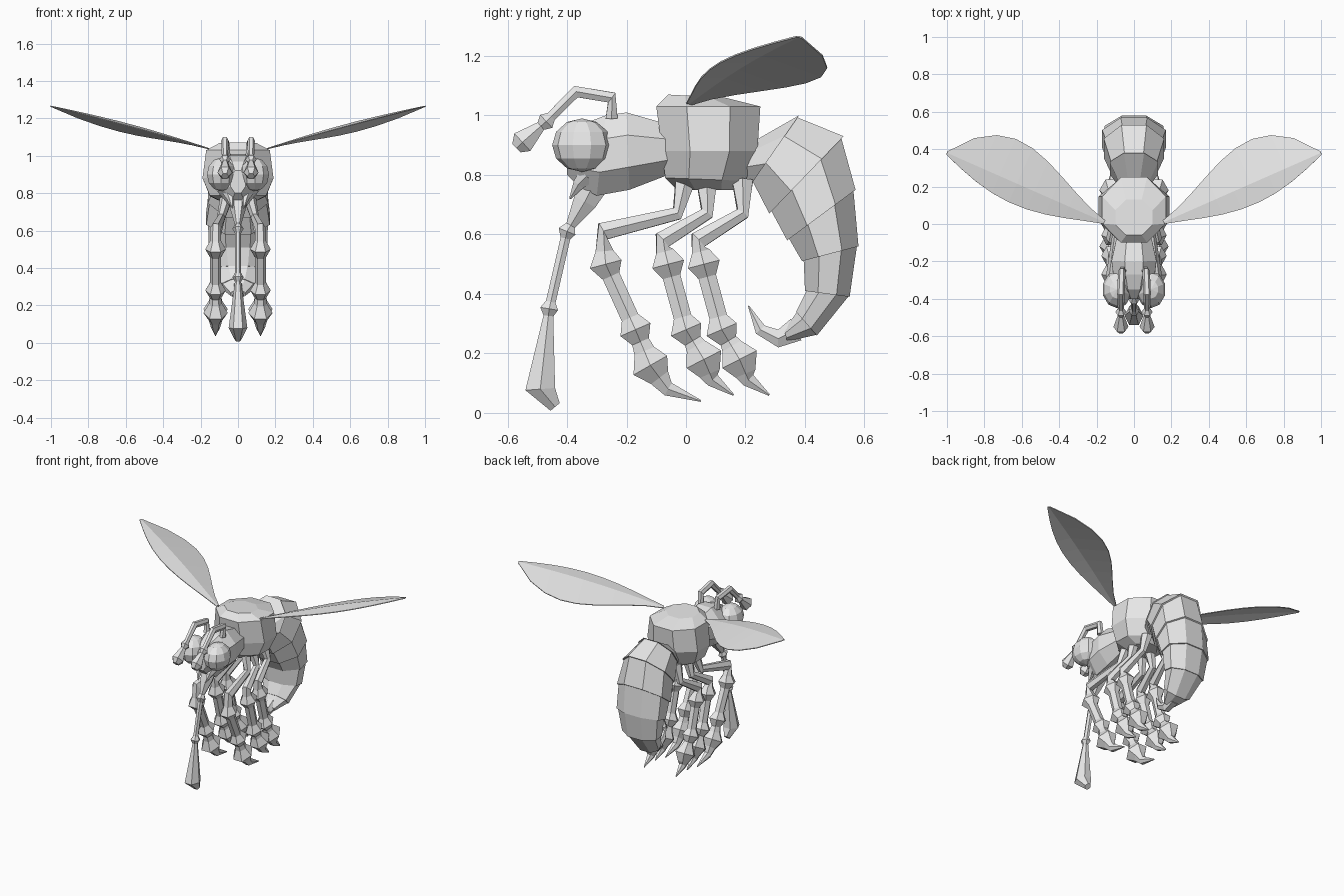
import bpy, bmesh
from math import sin, cos, pi
from mathutils import Vector, Matrix

cube = bpy.data.objects.get("Cube")
if cube:
    bpy.data.objects.remove(cube)

SIDE = Vector((1, 0, 0))
GREY = (.8, .8, .8, 1)
mat = bpy.data.materials.new("plain_grey")
mat.use_nodes = True
mat.diffuse_color = GREY
for node in mat.node_tree.nodes:
    if node.type == 'BSDF_PRINCIPLED':
        node.inputs["Base Color"].default_value = GREY


def finish(name, bm, mirrored=False):
    """Turn the mesh into a named object, with a twin on the other side if mirrored."""
    bmesh.ops.recalc_face_normals(bm, faces=bm.faces)
    mesh = bpy.data.meshes.new(name)
    bm.to_mesh(mesh)
    bm.free()
    mesh.materials.append(mat)
    part = bpy.data.objects.new(name, mesh)
    bpy.context.collection.objects.link(part)
    if mirrored:
        part.modifiers.new("mirror", 'MIRROR').use_mirror_merge = False
    return part


def skin(rings):
    """Bridge a list of position rings and cap both ends."""
    bm = bmesh.new()
    loops = [[bm.verts.new(point) for point in ring] for ring in rings]
    for a, b in zip(loops, loops[1:]):
        for i in range(len(a)):
            j = i - 1
            bm.faces.new((a[j], a[i], b[i], b[j]))
    bm.faces.new(loops[0])
    bm.faces.new(loops[-1])
    return bm


def make_ring(center, u, v, sides):
    """Polygon with a flat side towards u, filling the half extents u and v."""
    angles = [2 * pi * (i + .5) / sides for i in range(sides)]
    reach_u = max(cos(a) for a in angles)
    reach_v = max(sin(a) for a in angles)
    return [center + u * cos(a) / reach_u + v * sin(a) / reach_v for a in angles]


def hull(name, outline, widths, step=1):
    """Octagonal body between paired outline points; step < 1 makes overlapping plates."""
    rings = []
    for (first, second), width in zip(outline, widths):
        a, b = Vector((0, *first)), Vector((0, *second))
        center, u, v = (a + b) / 2, (a - b) / 2, SIDE * width
        rings.append(make_ring(center, u, v, 8))
        if step < 1:
            rings.append(make_ring(center, u * step, v * step, 8))
    return finish(name, skin(rings))


def limb(name, path, knobs=(), x_start=0, x_end=0):
    """Six-sided limb along (y, z, radius) points, pinched on both sides of each knob."""
    spots = []
    for i, (y, z, radius) in enumerate(path):
        x = x_start + (x_end - x_start) * min(i / 2, 1)
        spots.append((Vector((x, y, z)), radius))
    nodes = []
    for i, (point, radius) in enumerate(spots):
        if i not in knobs:
            nodes.append((point, radius))
            continue
        before = (spots[i - 1][0] - point).normalized()
        after = (spots[i + 1][0] - point).normalized()
        gap, neck = radius * .8, radius * .55
        nodes += [(point + before * gap, neck), (point, radius), (point + after * gap, neck)]
    rings = []
    for i, (point, radius) in enumerate(nodes):
        ahead = nodes[min(i + 1, len(nodes) - 1)][0]
        behind = nodes[max(i - 1, 0)][0]
        along = (ahead - behind).normalized()
        u = along.cross(SIDE).normalized()
        v = u.cross(along)
        rings.append(make_ring(point, u * radius, v * radius, 6))
    return finish(name, skin(rings), mirrored=x_end > 0)


# Thorax, stacked from the underside to the back
hull("thorax", [
    ((-.03, .75), (.18, .75)),
    ((-.07, .79), (.2, .78)),
    ((-.08, .88), (.24, .88)),
    ((-.1, 1.03), (.25, 1.03)),
    ((-.06, 1.07), (.13, 1.06)),
], widths=(.08, .15, .19, .17, .1))

# Head, from the neck to the face
hull("head", [
    ((-.06, .97), (-.06, .8)),
    ((-.2, 1.01), (-.19, .75)),
    ((-.27, 1), (-.3, .73)),
    ((-.35, .97), (-.36, .76)),
    ((-.4, .92), (-.4, .8)),
], widths=(.09, .12, .11, .08, .04))

# Bulging eyes
bm = bmesh.new()
placing = Matrix.Translation((.09, -.35, .9)) @ Matrix.Diagonal((.08, .1, .09, 1))
bmesh.ops.create_uvsphere(bm, u_segments=10, v_segments=6, radius=1, matrix=placing)
finish("eyes", bm, mirrored=True)

# Jaws, feeding tube with a flared end, and antennae
limb("jaws", [(-.33, .8, .03), (-.36, .77, .02), (-.39, .72, .003)],
     x_start=.05, x_end=.03)
limb("feeding_tube", [
    (-.31, .77, .05), (-.34, .71, .04), (-.4, .61, .03), (-.46, .35, .03),
    (-.49, .08, .05), (-.44, .02, .02),
], knobs=(2, 3))
limb("antennae", [
    (-.25, .99, .02), (-.25, 1.06, .02), (-.37, 1.08, .02),
    (-.47, .98, .03), (-.55, .91, .04), (-.57, .89, .02),
], knobs=(3,), x_start=.06, x_end=.07)

# Curled abdomen of overlapping plates, widest in its upper half
back_and_belly = [
    ((.2, .9), (.17, .79)),
    ((.38, 1), (.22, .77)),
    ((.53, .93), (.28, .67)),
    ((.57, .75), (.34, .58)),
    ((.58, .56), (.39, .51)),
    ((.55, .39), (.4, .41)),
    ((.44, .26), (.37, .34)),
    ((.34, .24), (.33, .28)),
]
swell = [.17 * sin(pi * ((k + .7) / 8.5) ** .8) for k in range(len(back_and_belly))]
hull("abdomen", back_and_belly, swell, step=.94)
limb("stinger", [(.37, .28, .04), (.31, .25, .03), (.25, .28, .02), (.21, .36, .002)])

# Legs: hip, thigh, knee, three knobbed shin joints, ankle and claw
LEG_RADII = (.035, .022, .03, .055, .055, .065, .024, .003)


def legs(name, joints, shift=0):
    path = [(y + shift, z, radius) for (y, z), radius in zip(joints, LEG_RADII)]
    limb(name, path, knobs=(3, 4, 5), x_start=.06, x_end=.12)


legs("front_legs", [(0, .79), (-.03, .67), (-.28, .61), (-.27, .5),
                    (-.17, .28), (-.12, .16), (-.06, .08), (.05, .04)])
rear_joints = [(.07, .78), (.07, .67), (-.08, .58), (-.06, .5),
               (0, .28), (.06, .18), (.09, .11), (.16, .06)]
legs("middle_legs", rear_joints)
legs("hind_legs", rear_joints, shift=.12)

# Wings: a rib from root to tip, a full rounded rear edge and a slimmer front edge
root, tip = Vector((.16, .01, 1.04)), Vector((1, .38, 1.265))
rearward, forward = Vector((-.4, .9, -.33)), Vector((.4, -.9, 0))
STATIONS = 9
bm = bmesh.new()
rows = []
for k in range(STATIONS + 1):
    t = k / STATIONS
    rib = root.lerp(tip, t) + Vector((0, 0, .015 * sin(pi * t)))
    rear_chord = .01 + .21 * abs(sin(pi * t ** 1.6)) ** .8
    front_chord = .01 + .1 * sin(pi * t ** 1.1)
    edge_points = (rib + forward * front_chord, rib, rib + rearward * rear_chord)
    rows.append([bm.verts.new(point) for point in edge_points])
for inner, outer in zip(rows, rows[1:]):
    for i in range(2):
        bm.faces.new((inner[i], outer[i], outer[i + 1], inner[i + 1]))
wings = finish("wings", bm, mirrored=True)
sheet = wings.modifiers.new("thickness", 'SOLIDIFY')
sheet.thickness, sheet.offset = .005, 0
